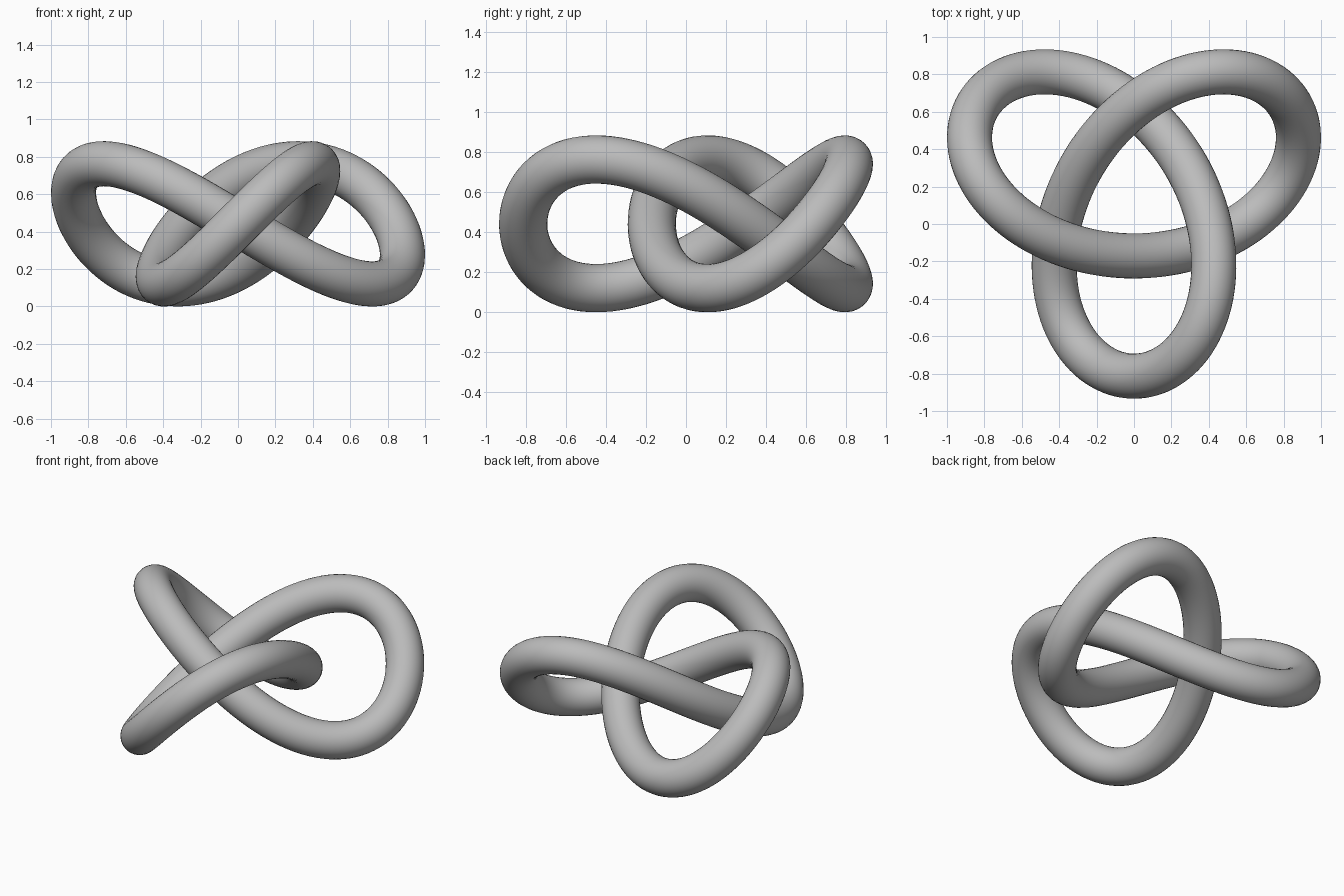
import bpy
from math import sin, cos, tau

cube = bpy.data.objects.get("Cube")
if cube:
    bpy.data.objects.remove(cube, do_unlink=True)

SCALE = 0.3214    # size of the knot path
RADIUS = 0.1205   # tube radius
STEPS = 240       # points along the path

# Plain grey material
grey = bpy.data.materials.new("grey")
grey.use_nodes = True
colour = (0.5, 0.5, 0.5, 1)
grey.diffuse_color = colour
grey.node_tree.nodes["Principled BSDF"].inputs["Base Color"].default_value = colour


def knot_point(t):
    """Point on a trefoil, centred in y and resting on the ground."""
    x = sin(t) + 2 * sin(2 * t)
    y = cos(t) - 2 * cos(2 * t) + 15 / 32
    z = 1 - sin(3 * t)
    return x * SCALE, y * SCALE, z * SCALE + RADIUS


# Closed path swept with a round section
path = bpy.data.curves.new("knot_path", "CURVE")
path.dimensions = "3D"
path.twist_mode = "MINIMUM"
path.bevel_depth = RADIUS
path.bevel_resolution = 14
spline = path.splines.new("POLY")
spline.points.add(STEPS - 1)
for i, point in enumerate(spline.points):
    point.co = (*knot_point(tau * i / STEPS), 1)
spline.use_cyclic_u = True
path.materials.append(grey)

knot = bpy.data.objects.new("knot_tube", path)
bpy.context.collection.objects.link(knot)

# Turn the swept path into a smooth mesh
bpy.ops.object.select_all(action="DESELECT")
knot.select_set(True)
bpy.context.view_layer.objects.active = knot
bpy.ops.object.convert(target="MESH")
bpy.ops.object.shade_smooth()
